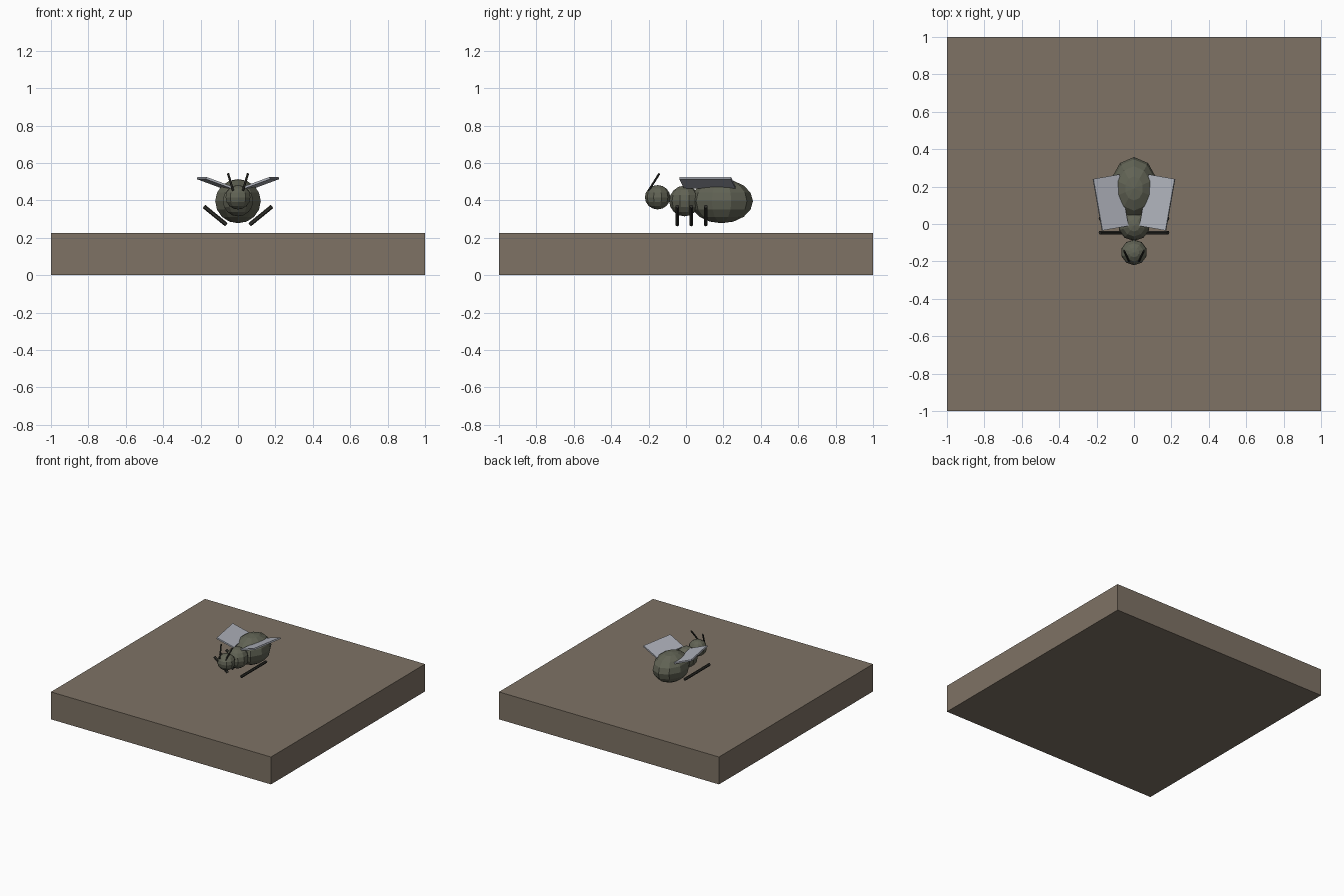
import bpy, math
from mathutils import Vector, Matrix

if "Cube" in bpy.data.objects:
    bpy.data.objects.remove(bpy.data.objects["Cube"])


def mat(name, rgb):
    m = bpy.data.materials.new(name)
    m.diffuse_color = (*rgb, 1)
    m.use_nodes = True
    m.node_tree.nodes["Principled BSDF"].inputs["Base Color"].default_value = m.diffuse_color
    return m


STONE = mat("stone", (0.21, 0.17, 0.13))
BODY = mat("body_olive", (0.12, 0.125, 0.09))
WING = mat("wing_grey", (0.42, 0.44, 0.49))
DARK = mat("limb_dark", (0.03, 0.03, 0.025))


def finish(name, material):
    o = bpy.context.object
    o.name = name
    o.data.materials.append(material)
    return o


def box(name, loc, size, rot, material):
    bpy.ops.mesh.primitive_cube_add(size=1, location=loc)
    o = finish(name, material)
    o.data.transform(Matrix.Diagonal((*size, 1)))
    o.rotation_euler = rot


def ball(name, loc, radii, material):
    bpy.ops.mesh.primitive_uv_sphere_add(segments=10, ring_count=8, radius=1, location=loc)
    o = finish(name, material)
    o.data.transform(Matrix.Diagonal((*radii, 1)) @ Matrix.Rotation(math.pi / 2, 4, 'Z')
                     if abs(max(v.co.y for v in o.data.vertices) - 1) > 0.01
                     else Matrix.Diagonal((*radii, 1)))


def rod(name, a, b, r, material):
    a, b = Vector(a), Vector(b)
    bpy.ops.mesh.primitive_cylinder_add(vertices=6, radius=r, depth=(b - a).length,
                                        location=(a + b) / 2)
    o = finish(name, material)
    o.rotation_euler = (b - a).to_track_quat('Z', 'Y').to_euler()


# ground slab
box("slab", (0, 0, 0.1125), (2, 2, 0.225), (0, 0, 0), STONE)

# body segments
ball("abdomen", (0, 0.19, 0.396), (0.128, 0.168, 0.118), BODY)
ball("thorax", (0, -0.008, 0.397), (0.085, 0.082, 0.082), BODY)
ball("head", (0, -0.152, 0.417), (0.07, 0.068, 0.065), BODY)

# mirrored limbs and wings
for side, s in (("left", -1), ("right", 1)):
    for i, y in enumerate((-0.046, 0.029, 0.106)):
        rod(f"{side}_leg_{i + 1}", (s * 0.062, y, 0.27), (s * 0.182, y, 0.368), 0.011, DARK)
    rod(f"{side}_antenna", (s * 0.026, -0.2, 0.452), (s * 0.053, -0.143, 0.543), 0.006, DARK)
    box(f"{side}_wing", (s * 0.125, 0.115, 0.494), (0.15, 0.28, 0.012),
        (0, -s * math.radians(20), -s * math.radians(10)), WING)
